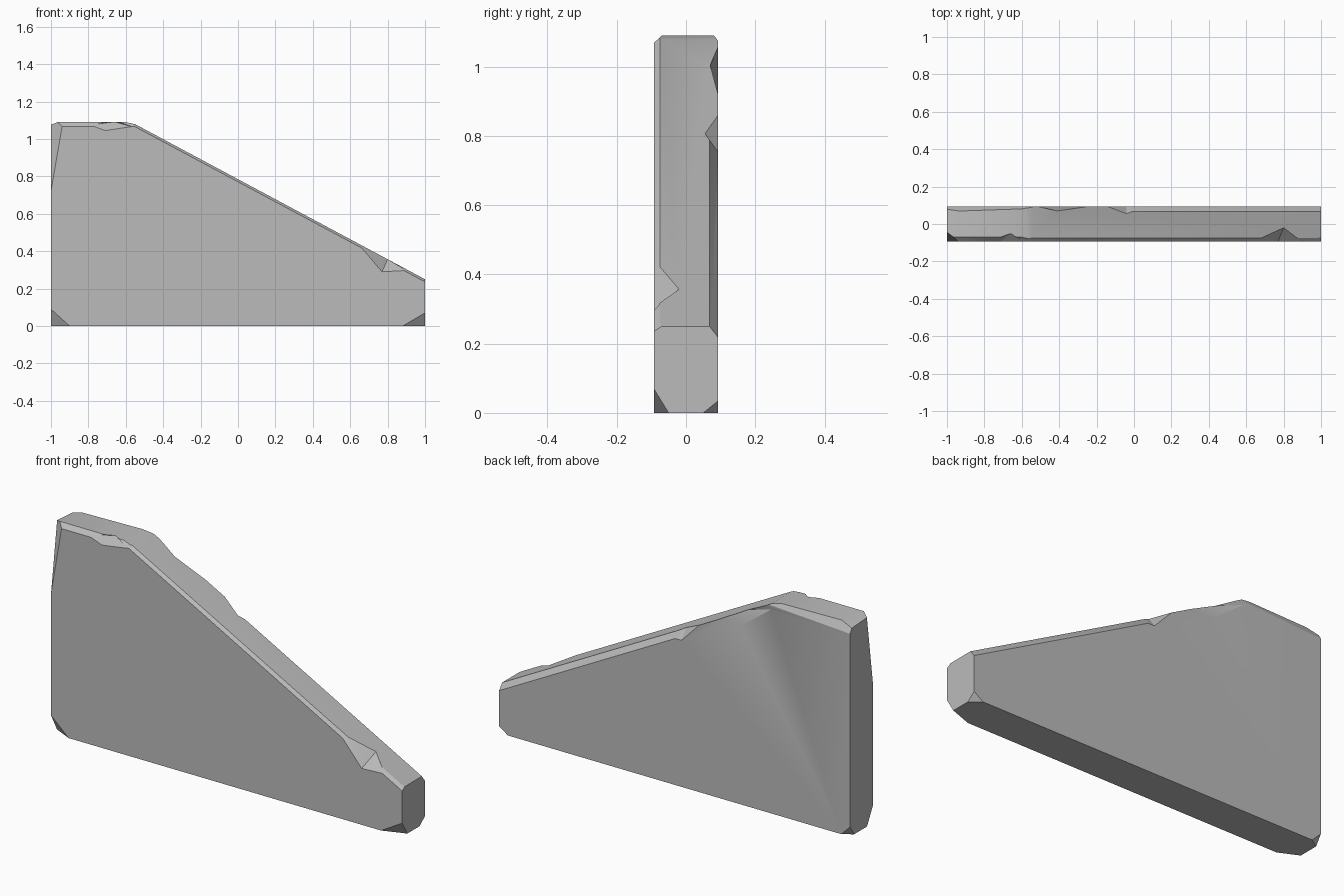
import bpy, bmesh
from mathutils import Vector

cube = bpy.data.objects.get("Cube")
if cube:
    bpy.data.objects.remove(cube, do_unlink=True)

stone = bpy.data.materials.new("grey_stone")
stone.use_nodes = True
grey = (0.5, 0.5, 0.5, 1)
stone.diffuse_color = grey
stone.node_tree.nodes["Principled BSDF"].inputs["Base Color"].default_value = grey

F, B = -0.093, 0.093          # front and back of the slab
INSIDE = Vector((-0.3, 0, 0.4))


def add_object(name, bm):
    bmesh.ops.recalc_face_normals(bm, faces=bm.faces)
    mesh = bpy.data.meshes.new(name)
    bm.to_mesh(mesh)
    bm.free()
    mesh.materials.append(stone)
    obj = bpy.data.objects.new(name, mesh)
    bpy.context.collection.objects.link(obj)
    return obj


def slice_off(bm, a, b, c):
    """Cut away everything beyond the plane through three points."""
    a, b, c = Vector(a), Vector(b), Vector(c)
    normal = (b - a).cross(c - a).normalized()
    if normal.dot(INSIDE - a) > 0:
        normal = -normal
    geom = bm.verts[:] + bm.edges[:] + bm.faces[:]
    cut = bmesh.ops.bisect_plane(bm, geom=geom, plane_co=a, plane_no=normal, clear_outer=True)
    edges = [e for e in cut["geom_cut"] if isinstance(e, bmesh.types.BMEdge)]
    if edges:
        bmesh.ops.contextual_create(bm, geom=edges)


def slope(x, drop=0):
    """Height of the sloping top at x."""
    return 0.25 + (1 - x) * 0.535 - drop


# Slab: side profile extruded through its thickness
bm = bmesh.new()
profile = [(-1, 0), (1, 0), (1, 0.25), (-0.55, slope(-0.55)), (-0.6, 1.09), (-1, 1.09)]
face = bm.faces.new([bm.verts.new((x, F, z)) for x, z in profile])
side = bmesh.ops.extrude_face_region(bm, geom=[face])
bmesh.ops.translate(bm, vec=(0, B - F, 0), verts=[v for v in side["geom"] if isinstance(v, bmesh.types.BMVert)])

# Worn edges and corners
for plane in [
    ((-1, F, 1.068), (-0.55, F, 1.068), (-1, -0.07, 1.09)),         # top front edge
    ((-0.55, F, slope(-0.55, 0.014)), (1, F, slope(1, 0.014)), (1, -0.075, 0.25)),  # slope front edge
    ((-1, B, 1.045), (-0.5, B, 1.075), (-1, 0.067, 1.09)),          # top back edge
    ((-1, F, 0.72), (-0.94, F, 1.07), (-1, -0.045, 1.07)),          # tall end, front
    ((-1, -0.02, 1.075), (-0.95, 0, 1.09), (-1, 0.06, 1.07)),       # tall end, top
    ((-1, F, 0.09), (-0.9, F, 0), (-1, -0.045, 0)),                 # tall end, front foot
    ((-1, B, 0.05), (-0.95, B, 0), (-1, 0.06, 0)),                  # tall end, back foot
    ((1, F, 0.07), (0.88, F, 0), (1, -0.05, 0)),                    # low end, front foot
    ((1, B, 0.035), (0.95, B, 0), (1, 0.05, 0)),                    # low end, back foot
    ((1, F, 0.235), (1, -0.07, 0.25), (0.9, F, slope(0.9))),        # low end, front top
]:
    slice_off(bm, *plane)
slab = add_object("stone_slab", bm)

# Chips broken out of the sloping edge
chips = {
    "back_edge_chip": [(x, y, slope(x) + dz) for x in (-0.03, 1.1)
                       for y, dz in ((0.068, 0.0), (B + 0.002, -0.035), (0.12, 0.05), (0.068, 0.05))],
    "low_front_chip": [(0.64, F, slope(0.64)), (0.77, F, 0.29), (0.9, F, 0.297), (0.8, -0.02, slope(0.8)),
                       (0.7, -0.15, 0.33), (0.9, -0.15, 0.33), (0.8, -0.06, 0.45)],
    "upper_front_chip": [(-0.79, F, 1.075), (-0.71, F, 1.045), (-0.57, F, 1.066), (-0.66, -0.05, 1.092),
                         (-0.7, -0.15, 1.05), (-0.68, -0.1, 1.15)],
    "upper_back_chip": [(-0.55, B, 1.05), (-0.38, B, 0.92), (-0.25, B, slope(-0.25)), (-0.41, 0.07, slope(-0.41)),
                        (-0.4, 0.14, 0.96), (-0.4, 0.1, 1.1)],
    "middle_back_chip": [(-0.14, B, slope(-0.14)), (-0.04, B, 0.755), (0.06, B, slope(0.06)),
                         (-0.04, 0.055, slope(-0.04)), (-0.04, 0.14, 0.78), (-0.04, 0.1, 0.9)],
}
cutters = []
for name, points in chips.items():
    bm = bmesh.new()
    bmesh.ops.convex_hull(bm, input=[bm.verts.new(p) for p in points])
    cutter = add_object(name + "_cutter", bm)
    cutter.hide_render = True
    cutters.append(cutter)
    mod = slab.modifiers.new(name, 'BOOLEAN')
    mod.operation = 'DIFFERENCE'
    mod.solver = 'EXACT'
    mod.object = cutter

# Apply the chips and shade
bpy.ops.object.select_all(action='DESELECT')
bpy.context.view_layer.objects.active = slab
slab.select_set(True)
for name in chips:
    bpy.ops.object.modifier_apply(modifier=name)
for cutter in cutters:
    bpy.data.objects.remove(cutter, do_unlink=True)
bpy.ops.object.shade_smooth_by_angle(angle=0.35)
